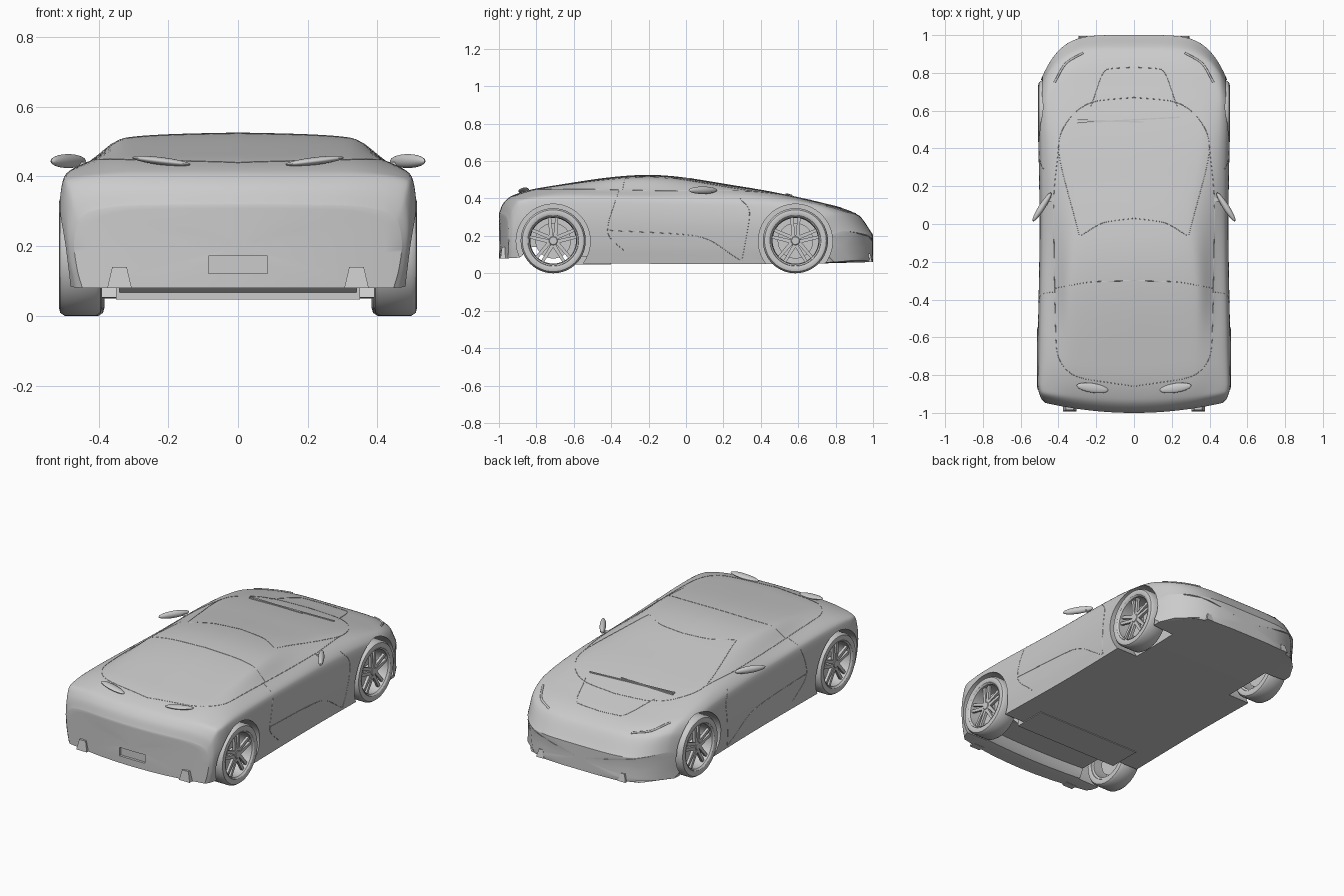
import bpy, bmesh, math
from mathutils import Vector, Matrix
from mathutils.bvhtree import BVHTree

if "Cube" in bpy.data.objects:
    bpy.data.objects.remove(bpy.data.objects["Cube"])


def spline(ts, vs, t):
    """Monotone cubic interpolation (no overshoot)."""
    n = len(ts)
    h = [ts[i + 1] - ts[i] for i in range(n - 1)]
    d = [(vs[i + 1] - vs[i]) / h[i] for i in range(n - 1)]
    m = [d[0]]
    for i in range(1, n - 1):
        a, b = 2 * h[i] + h[i - 1], h[i] + 2 * h[i - 1]
        m.append((a + b) / (a / d[i - 1] + b / d[i]) if d[i - 1] * d[i] > 0 else 0)
    m.append(d[-1])
    i = max(k for k in range(n - 1) if k == 0 or ts[k] <= t)
    u = (t - ts[i]) / h[i]
    return ((1 + 2 * u) * (1 - u) ** 2 * vs[i] + u * (1 - u) ** 2 * h[i] * m[i]
            + u * u * (3 - 2 * u) * vs[i + 1] + u * u * (u - 1) * h[i] * m[i + 1])


def along(*pts):
    """Profile curve: a value as a smooth function of y."""
    ts, vs = zip(*pts)
    return lambda y: spline(ts, vs, y)


def smooth(ob, angle=35):
    bpy.ops.object.select_all(action='DESELECT')
    ob.select_set(True)
    bpy.context.view_layer.objects.active = ob
    bpy.ops.object.shade_smooth_by_angle(angle=math.radians(angle))


def add(name, bm):
    bmesh.ops.recalc_face_normals(bm, faces=bm.faces)
    me = bpy.data.meshes.new(name)
    bm.to_mesh(me)
    bm.free()
    ob = bpy.data.objects.new(name, me)
    bpy.context.collection.objects.link(ob)
    smooth(ob)
    return ob


def box(bm, loc, size, rot=None, taper=1.0):
    for v in bmesh.ops.create_cube(bm, size=1)['verts']:
        k = taper if v.co.z > 0 else 1
        v.co = Vector((v.co.x * size[0] * k, v.co.y * size[1] * k, v.co.z * size[2]))
        v.co = (rot @ v.co if rot else v.co) + Vector(loc)


def ellipsoid(bm, loc, rot, radii):
    bmesh.ops.create_uvsphere(bm, u_segments=24, v_segments=14, radius=1, matrix=Matrix.Translation(loc)
                              @ rot @ Matrix.Diagonal((*radii, 1)))


def lathe(bm, profile, seg=48, closed=False):
    """Spin (x, radius) points about the x axis."""
    rings = [[bm.verts.new((x, r * math.cos(a * math.tau / seg), r * math.sin(a * math.tau / seg)))
              for a in range(seg)] for x, r in profile]
    for p, q in list(zip(rings, rings[1:])) + ([(rings[-1], rings[0])] if closed else []):
        for i in range(seg):
            j = (i + 1) % seg
            bm.faces.new((p[i], p[j], q[j], q[i]))
    if not closed:
        bm.faces.new(rings[0])
        bm.faces.new(rings[-1])


# body profile curves along the length
bottom = along((-1, .08), (-.89, .09), (-.87, .14), (-.7, .14), (-.57, .053), (.53, .05), (1, .06))
width = along((-1, .47), (-.98, .49), (-.87, .512), (0, .5), (.72, .51), (1, .505))
shoulder = along((-1, .27), (-.98, .33), (-.93, .385), (-.7, .4), (0, .385), (.72, .345), (.92, .29), (1, .19))
belt_x = along((-1, .42), (-.2, .42), (.53, .45), (1, .455))
belt_z = along((-1, .3), (-.98, .355), (-.93, .405), (-.57, .447), (.02, .44), (.72, .378), (.92, .322), (1, .225))
roof_x = along((-1, .3), (-.4, .33), (.02, .3), (.53, .36), (1, .35))
centre = along((-1, .32), (-.98, .37), (-.93, .415), (-.7, .47), (-.2, .526), (.29, .465),
               (.72, .378), (.92, .312), (1, .206))


def half_ring(y):
    zb, w, zs, xb, zt, xr, zc = [f(y) for f in (bottom, width, shoulder, belt_x, belt_z, roof_x, centre)]
    h, wb = zs - zb, w * .95
    up = [(wb, zb), (w * .983, zb + .3 * h), (w, zb + .65 * h), (w * .975, zs),
          (xb, zt), (xr, zt + .83 * (zc - zt)), (xr * .55, zt + .95 * (zc - zt)), (0, zc)]
    ts = [0]
    for a, b in zip(up, up[1:]):
        ts.append(ts[-1] + math.dist(a, b))
    xs, zz = zip(*up)
    pts = [(wb * k / 4, zb) for k in range(4)]
    for a, b in zip(ts, ts[1:]):
        pts += [(spline(ts, xs, a + (b - a) * k / 6), spline(ts, zz, a + (b - a) * k / 6)) for k in range(6)]
    return pts + [(0, zc)]


def bend(x, y):
    """Wrap the nose and tail round in plan."""
    nose = max(0, (y - .45) / .55) ** 1.3
    tail = max(0, (-.75 - y) / .25)
    return y - .28 * nose * (abs(x) / .51) ** 5 + .06 * tail * (abs(x) / .5) ** 2


# body shell, lofted with curved end caps
N = 90
caps = (.1, .4, .7, .9)
stations = [(-1, s) for s in caps] + [(math.sin(math.pi * (k / N - .5)), 1) for k in range(N + 1)]
stations += [(1, s) for s in reversed(caps)]
bm = bmesh.new()
rings = []
for y, s in stations:
    half = half_ring(y)
    mid = (half[0][1] + half[-1][1]) / 2
    rings.append([bm.verts.new((x * s, bend(x * s, y), mid + (z - mid) * s))
                  for x, z in half + [(-x, z) for x, z in half[-2:0:-1]]])
for p, q in zip(rings, rings[1:]):
    for i in range(len(p)):
        j = (i + 1) % len(p)
        bm.faces.new((p[i], p[j], q[j], q[i]))
bm.faces.new(rings[0])
bm.faces.new(rings[-1])
body = add("body", bm)

# wheel arches and rear plate recess
WHEELS = [(-.71, .452), (.585, .445)]
bm = bmesh.new()
for y, _ in WHEELS:
    for s in (-1, 1):
        bmesh.ops.create_cone(bm, cap_ends=True, segments=64, radius1=.198, radius2=.198, depth=.4,
                              matrix=Matrix.Translation((s * .54, y, .172)) @ Matrix.Rotation(math.pi / 2, 4, 'Y'))
box(bm, (0, -1, .147), (.17, .03, .05))
cutter = add("arch_cutter", bm)
cutter.hide_render = True
mod = body.modifiers.new("arches", 'BOOLEAN')
mod.operation, mod.object, mod.solver = 'DIFFERENCE', cutter, 'EXACT'
bpy.context.view_layer.objects.active = body
bpy.ops.object.modifier_apply(modifier=mod.name)
bpy.data.objects.remove(cutter)
smooth(body)

# wheels: tyre, spoked rim, brake disc with stub axle
bm = bmesh.new()
side = [(.05, .132), (.057, .136), (.062, .15), (.058, .165), (.045, .174)]
lathe(bm, side + [(-x, r) for x, r in reversed(side)], 64, True)
tyre = add("tyre", bm)
bm = bmesh.new()
lathe(bm, [(-.054, .134), (.054, .137), (.058, .134), (.05, .126), (-.05, .122)], 64, True)
lathe(bm, [(0, .03), (.035, .03), (.045, .02), (.045, .008)], 24)
for k in range(5):
    for s in (-1, 1):
        rot = Matrix.Rotation(k * math.tau / 5 + s * .2, 3, 'X')
        box(bm, rot @ Vector((.033, 0, .076)), (.018, .02, .108), rot @ Matrix.Rotation(-s * .12, 3, 'X'), .8)
rim = add("rim", bm)
bm = bmesh.new()
lathe(bm, [(-.015, .095), (-.005, .095)], 40)
lathe(bm, [(-.14, .025), (.01, .025)], 20)
disc = add("brake_disc", bm)
parts = (tyre, rim, disc)
for y, x in WHEELS:
    for s in (-1, 1):
        for src in parts:
            ob = src.copy()
            ob.name = ("rear_" if y < 0 else "front_") + src.name
            ob.location = (s * x, y, .174)
            ob.rotation_euler.z = 0 if s > 0 else math.pi
            bpy.context.collection.objects.link(ob)
for src in parts:
    bpy.data.objects.remove(src)

# mirrors, rear lamps, bumper fins
for s in (-1, 1):
    bm = bmesh.new()
    ellipsoid(bm, (s * .487, .09, .444), Matrix.Rotation(s * -1, 4, 'Z'), (.09, .017, .02))
    box(bm, (s * .44, .13, .436), (.06, .02, .01))
    add("door_mirror", bm)
    bm = bmesh.new()
    ellipsoid(bm, (s * .22, -.868, .444), Matrix.Rotation(s * -.12, 4, 'Y') @ Matrix.Rotation(s * .15, 4, 'Z'),
              (.085, .025, .011))
    add("rear_lamp", bm)
    bm = bmesh.new()
    box(bm, (s * .34, -.972, .11), (.07, .04, .06), None, .6)
    box(bm, (s * .27, .975, .082), (.05, .04, .045), None, .5)
    add("bumper_fin", bm)

# floor pan ahead of the tail
bm = bmesh.new()
box(bm, (0, -.5, .07), (.7, .2, .045))
add("floor_pan", bm)

# wipers
bm = bmesh.new()
for a, b in ((Vector((-.3, .535, .424)), Vector((.24, .565, .416))), (Vector((-.3, .55, .42)), Vector((.05, .54, .422)))):
    box(bm, (a + b) / 2, (.007, .007, (b - a).length), (b - a).to_track_quat('Z', 'Y').to_matrix())
add("wipers", bm)

# panel seams, projected onto the body from the side or from above
tree = BVHTree.FromPolygons([v.co.copy() for v in body.data.vertices],
                            [tuple(p.vertices) for p in body.data.polygons])


def seam(name, view, *pts, depth=.0016):
    idx = range(len(pts))
    for s in (-1, 1):
        hits = []
        for k in range(8 * (len(pts) - 1) + 1):
            a, b = (spline(idx, c, k / 8) for c in zip(*pts))
            start, ray = ((s, a, b), (-s, 0, 0)) if view == 'side' else ((s * a, b, 1), (0, 0, -1))
            hit = tree.ray_cast(Vector(start), Vector(ray))[0]
            if hit:
                hits.append(hit)
        cu = bpy.data.curves.new(name, 'CURVE')
        cu.dimensions, cu.bevel_depth, cu.bevel_resolution = '3D', depth, 1
        sp = cu.splines.new('POLY')
        sp.points.add(len(hits) - 1)
        for p, h in zip(sp.points, hits):
            p.co = (*h, 1)
        bpy.context.collection.objects.link(bpy.data.objects.new(name, cu))


seam("door_front_seam", 'side', (.29, .4), (.34, .32), (.3, .07))
seam("door_rear_seam", 'side', (-.36, .44), (-.42, .23), (-.31, .1))
seam("door_lower_seam", 'side', (-.42, .23), (.05, .2), (.29, .07))
seam("windscreen_seam", 'top', (0, .67), (.2, .65), (.34, .56), (.4, .4), (.29, -.06))
seam("roof_front_seam", 'top', (0, .03), (.15, .01), (.28, -.06))
seam("roof_rear_seam", 'top', (0, -.3), (.2, -.305), (.42, -.34))
seam("rear_window_seam", 'top', (.42, -.35), (.41, -.66), (.32, -.8), (0, -.86))
seam("window_belt_seam", 'top', (.4, .4), (.425, .1), (.42, -.35))
seam("bonnet_seam", 'top', (0, .83), (.14, .82), (.23, .62))
seam("headlamp", 'top', (.27, .905), (.36, .85), (.42, .75), depth=.006)
